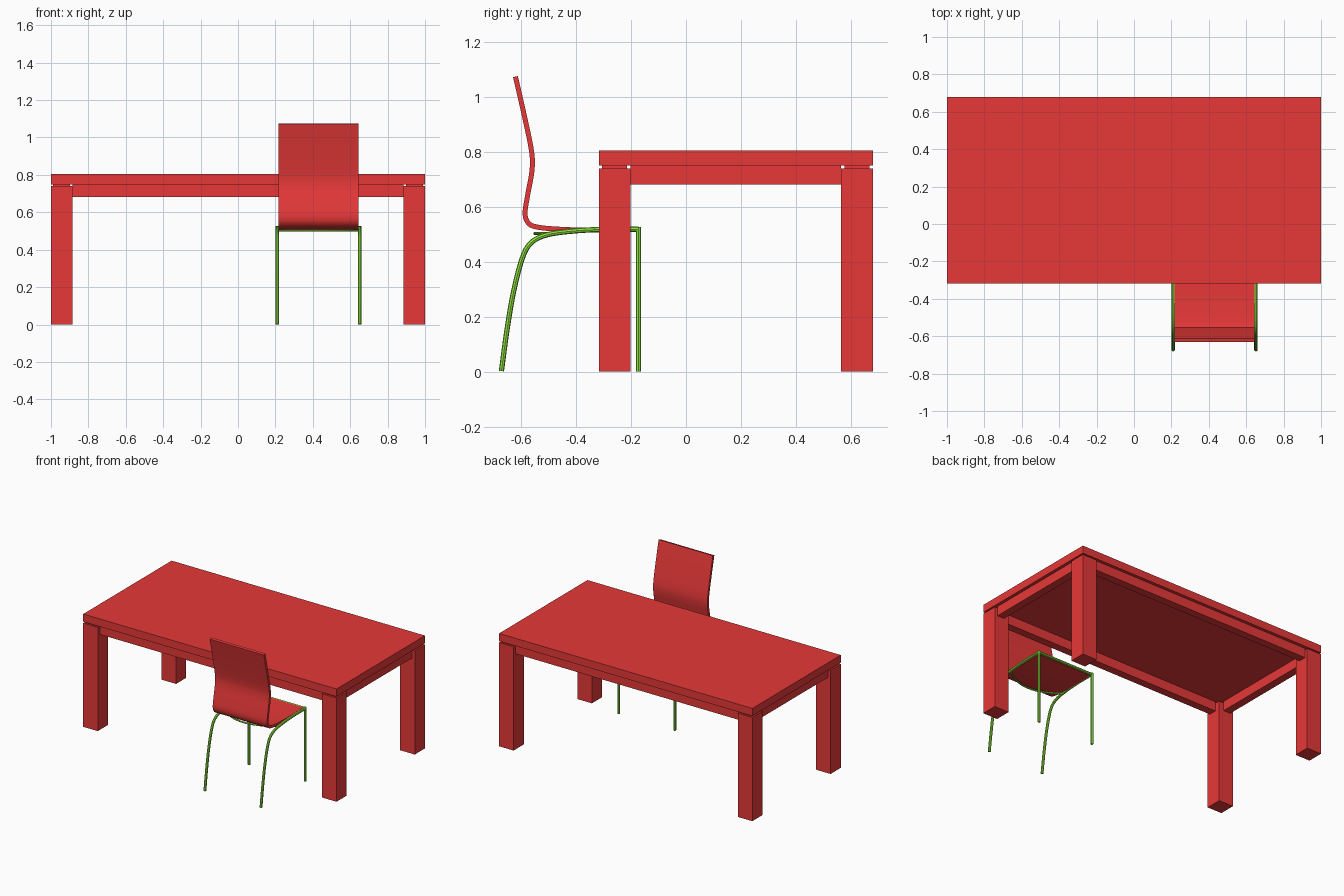
import bpy, bmesh, math
from mathutils import Vector

if "Cube" in bpy.data.objects:
    bpy.data.objects.remove(bpy.data.objects["Cube"])


def material(name, rgb):
    m = bpy.data.materials.new(name)
    m.diffuse_color = (*rgb, 1)
    m.use_nodes = True
    m.node_tree.nodes["Principled BSDF"].inputs["Base Color"].default_value = m.diffuse_color
    return m


RED = material("red", (0.8, 0.04, 0.04))
GREEN = material("green", (0.27, 0.78, 0.05))


def box(name, lo, hi, mat=RED):
    lo, hi = Vector(lo), Vector(hi)
    bm = bmesh.new()
    bmesh.ops.create_cube(bm, size=1)
    for v in bm.verts:
        v.co = (lo + hi) / 2 + v.co * (hi - lo)
    me = bpy.data.meshes.new(name)
    bm.to_mesh(me)
    bm.free()
    ob = bpy.data.objects.new(name, me)
    me.materials.append(mat)
    bpy.context.collection.objects.link(ob)
    return ob


def smooth_path(pts, steps=6):
    """Catmull-Rom curve through the points."""
    p = [Vector(q) for q in pts]
    p = [2 * p[0] - p[1]] + p + [2 * p[-1] - p[-2]]
    out = []
    for a, b, c, d in zip(p, p[1:], p[2:], p[3:]):
        for i in range(steps):
            t = i / steps
            out.append(0.5 * (2 * b + (c - a) * t + (2 * a - 5 * b + 4 * c - d) * t**2
                              + (3 * b - a - 3 * c + d) * t**3))
    return out + [p[-2]]


def tube(name, pts, radius=0.0095):
    cu = bpy.data.curves.new(name, 'CURVE')
    cu.dimensions = '3D'
    cu.bevel_depth = radius
    cu.bevel_resolution = 2
    cu.use_fill_caps = True
    sp = cu.splines.new('POLY')
    sp.points.add(len(pts) - 1)
    for q, co in zip(sp.points, pts):
        q.co = (*co, 1)
    cu.materials.append(GREEN)
    ob = bpy.data.objects.new(name, cu)
    bpy.context.collection.objects.link(ob)
    return ob


# Table: top, four legs with recessed necks, aprons between the legs
Y0, Y1, LEG = -0.317, 0.68, 0.115
YC = (Y0 + Y1) / 2
box("table_top", (-1, Y0, 0.75), (1, Y1, 0.805))
for sx, side in ((-1, "left"), (1, "right")):
    for sy, end in ((-1, "front"), (1, "back")):
        cx, cy = sx * (1 - LEG / 2), YC + sy * ((Y1 - Y0) / 2 - LEG / 2)
        h, n = LEG / 2, LEG / 2 - 0.012
        box(f"{end}_{side}_table_leg", (cx - h, cy - h, 0), (cx + h, cy + h, 0.74))
        box(f"{end}_{side}_leg_neck", (cx - n, cy - n, 0.74), (cx + n, cy + n, 0.75))
    ax = sx * 0.95
    box(f"{side}_apron", (ax - 0.028, Y0 + LEG, 0.682), (ax + 0.028, Y1 - LEG, 0.75))
for sy, end in ((-1, "front"), (1, "back")):
    ay = YC + sy * ((Y1 - Y0) / 2 - 0.05)
    box(f"{end}_apron", (-1 + LEG, ay - 0.028, 0.682), (1 - LEG, ay + 0.028, 0.75))

# Chair shell: seat and back bent from one sheet
profile = smooth_path([(0, -0.621, 1.074), (0, -0.586, 0.92), (0, -0.562, 0.80),
                       (0, -0.561, 0.73), (0, -0.577, 0.64), (0, -0.586, 0.575),
                       (0, -0.573, 0.54), (0, -0.54, 0.526), (0, -0.47, 0.519),
                       (0, -0.38, 0.516), (0, -0.18, 0.517)])
XL, XR = 0.217, 0.645
bm = bmesh.new()
rows = [[bm.verts.new((x, p.y, p.z)) for x in (XL, XR)] for p in profile]
for a, b in zip(rows, rows[1:]):
    bm.faces.new((a[0], b[0], b[1], a[1]))
me = bpy.data.meshes.new("chair_seat_and_back")
bm.to_mesh(me)
bm.free()
me.materials.append(RED)
shell = bpy.data.objects.new("chair_seat_and_back", me)
bpy.context.collection.objects.link(shell)
sol = shell.modifiers.new("thickness", 'SOLIDIFY')
sol.thickness = 0.018
sol.offset = 0

# Chair frame: rails running into the rear legs, front legs, cross bars
frame = []
X0, X1, ZR, YF = 0.209, 0.652, 0.518, -0.173
for x, side in ((X0, "left"), (X1, "right")):
    rail = smooth_path([(x, YF, ZR), (x, -0.30, ZR), (x, -0.42, 0.511), (x, -0.51, 0.497),
                        (x, -0.565, 0.468), (x, -0.597, 0.41), (x, -0.628, 0.29),
                        (x, -0.652, 0.15), (x, -0.672, 0.002)])
    frame.append(tube(f"{side}_rail_and_rear_leg", rail))
    frame.append(tube(f"{side}_front_chair_leg", [(x, YF, 0), (x, YF, ZR + 0.009)]))
frame.append(tube("front_cross_bar", [(X0, YF, ZR), (X1, YF, ZR)]))
arc = []
for i in range(13):
    t = i / 6 - 1
    arc.append(((X0 + X1) / 2 + t * (X1 - X0) / 2, -0.55 + 0.09 * t * t, 0.503))
frame.append(tube("rear_curved_cross_bar", arc, 0.006))

# Smooth shading on the bent parts
bpy.ops.object.select_all(action='DESELECT')
for ob in frame + [shell]:
    ob.select_set(True)
bpy.context.view_layer.objects.active = shell
bpy.ops.object.convert(target='MESH')
bpy.ops.object.shade_smooth_by_angle(angle=math.radians(40))
